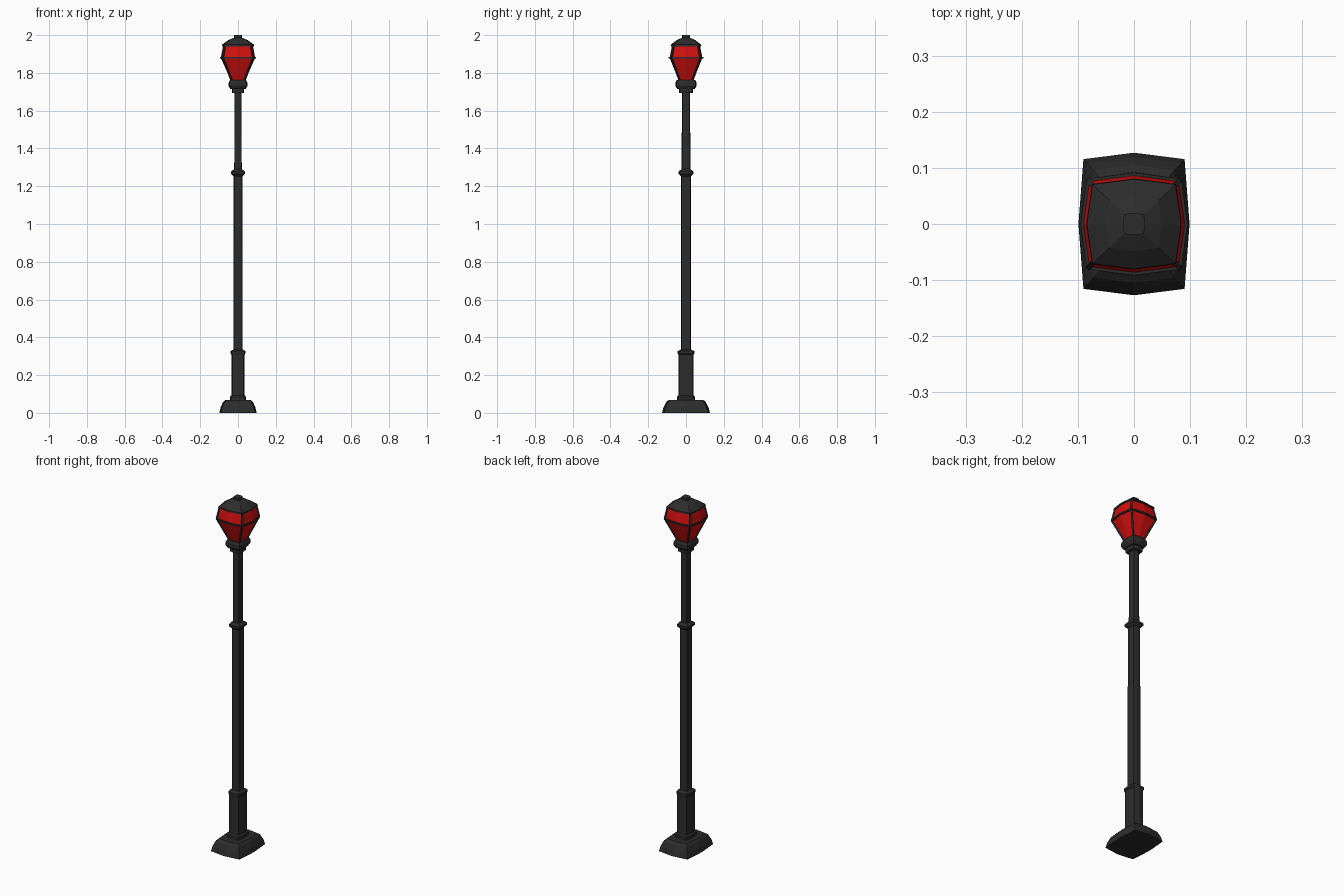
import bpy, bmesh
from mathutils import Vector

if "Cube" in bpy.data.objects:
    bpy.data.objects.remove(bpy.data.objects["Cube"])


def material(name, color):
    m = bpy.data.materials.new(name)
    m.diffuse_color = color
    m.use_nodes = True
    m.node_tree.nodes["Principled BSDF"].inputs["Base Color"].default_value = m.diffuse_color
    return m


IRON = material("dark_iron", (0.025, 0.025, 0.025, 1))
GLASS = material("red_glass", (0.65, 0.005, 0.005, 1))


def section(x, y, z, k):
    # rounded square: four corners plus four bulged side middles
    a, b = x * k, y * k
    return [Vector(p) for p in ((x, 0, z), (a, b, z), (0, y, z), (-a, b, z),
                                (-x, 0, z), (-a, -b, z), (0, -y, z), (a, -b, z))]


def finish(bm, name, mat):
    bmesh.ops.recalc_face_normals(bm, faces=bm.faces)
    me = bpy.data.meshes.new(name)
    bm.to_mesh(me)
    bm.free()
    ob = bpy.data.objects.new(name, me)
    me.materials.append(mat)
    bpy.context.collection.objects.link(ob)
    return ob


def loft(name, profile, mat=IRON, k=0.88):
    # profile: (half width x, half depth y, height z)
    bm = bmesh.new()
    rings = [[bm.verts.new(p) for p in section(x, y, z, k)] for x, y, z in profile]
    for r, s in zip(rings, rings[1:]):
        for i in range(8):
            j = (i + 1) % 8
            bm.faces.new((r[i], r[j], s[j], s[i]))
    bm.faces.new(rings[0][::-1])
    bm.faces.new(rings[-1])
    return finish(bm, name, mat)


def bars(name, segments, w):
    # thin square rods between pairs of points
    bm = bmesh.new()
    for p, q in segments:
        d = q - p
        rot = d.to_track_quat('Z', 'Y').to_matrix().to_4x4()
        rot.translation = (p + q) / 2
        made = bmesh.ops.create_cube(bm, size=1)['verts']
        bmesh.ops.scale(bm, vec=(w, w, d.length + w * 0.4), verts=made)
        bmesh.ops.transform(bm, matrix=rot, verts=made)
    return finish(bm, name, IRON)


# foot and pedestal
loft("foot", [(.099, .127, 0), (.092, .119, .03), (.079, .105, .058), (.068, .092, .068)], k=.91)
loft("foot_collar", [(.042, .048, .066), (.042, .048, .085), (.034, .041, .093)])
loft("pedestal", [(.034, .041, .066), (.034, .041, .325)])
loft("pedestal_cap", [(.034, .041, .308), (.039, .044, .314), (.039, .044, .327), (.026, .029, .335)])

# pole with ring
loft("lower_pole", [(.025, .027, .32), (.024, .026, 1.27)])
loft("upper_pole", [(.02, .023, 1.26), (.019, .022, 1.71)])
loft("pole_ring", [(.024, .026, 1.252), (.037, .04, 1.265), (.037, .04, 1.278), (.021, .024, 1.29)])

# lantern holder
loft("neck", [(.033, .037, 1.693), (.033, .037, 1.718)])
loft("holder", [(.04, .046, 1.714), (.05, .056, 1.73), (.05, .056, 1.748), (.043, .05, 1.762)])

# glass
levels = [(.036, .036, 1.755), (.091, .087, 1.88), (.079, .074, 1.945)]
loft("lantern_glass", levels, GLASS)

# glazing bars: four corners and two level rings
rings = [section(*lv, .88) for lv in levels]
segs = [(r[i], s[i]) for r, s in zip(rings, rings[1:]) for i in (1, 3, 5, 7)]
segs += [(r[i], r[(i + 1) % 8]) for r in rings[1:] for i in range(8)]
bars("lantern_frame", segs, .009)

# roof and finial
loft("roof", [(.085, .081, 1.942), (.084, .08, 1.95), (.05, .048, 1.974), (.02, .02, 1.987)])
loft("finial", [(.02, .02, 1.98), (.02, .02, 2.0)])
